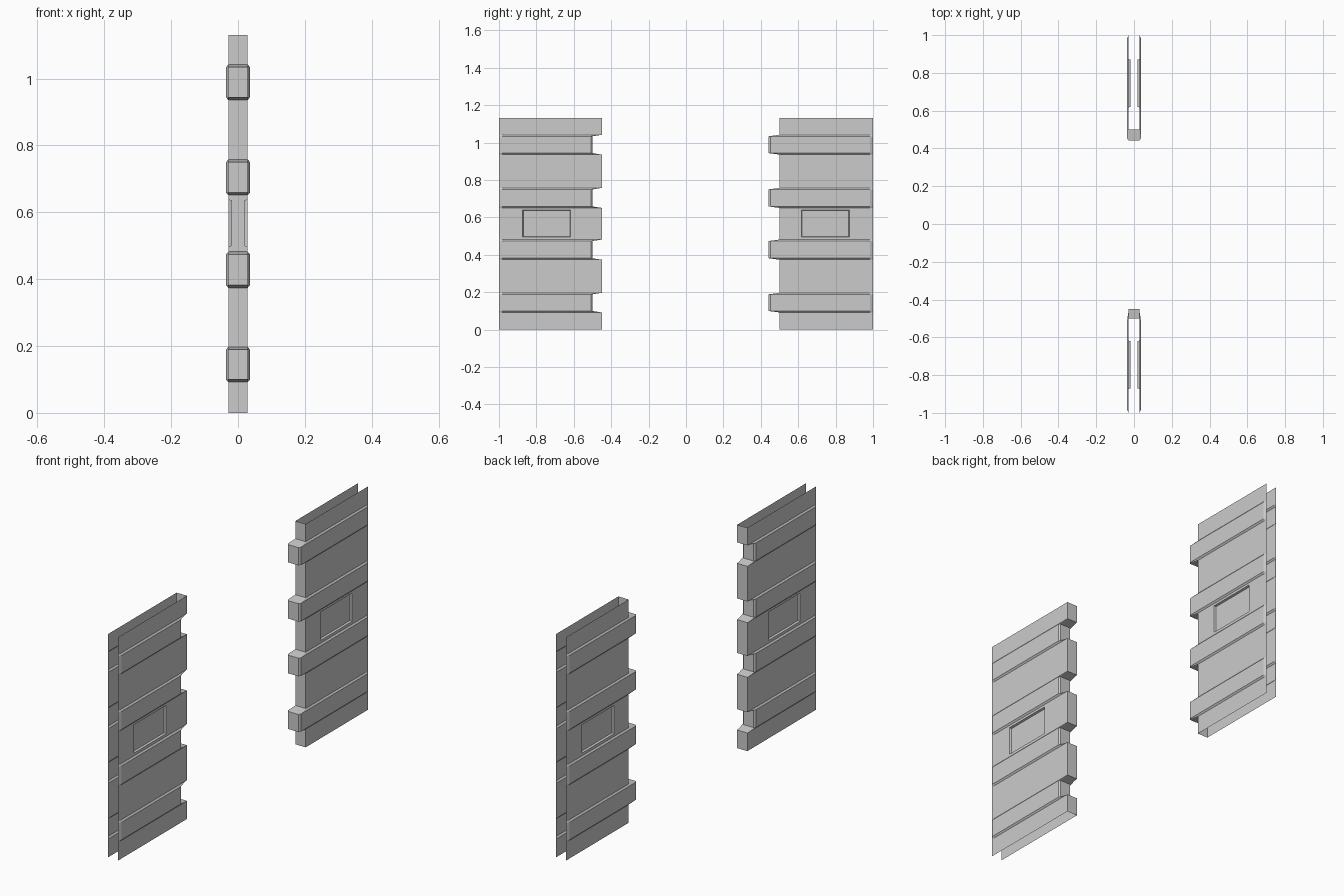
import bpy, bmesh
from mathutils import Vector

if "Cube" in bpy.data.objects:
    bpy.data.objects.remove(bpy.data.objects["Cube"])

HEIGHT = 1.131
FLAT, RIB = 0.029, 0.036          # half thickness of plain wall and of ribs
RIBS = [(0.092, 0.197), (0.374, 0.482), (0.651, 0.758), (0.936, 1.042)]
BEVEL = 0.008
PANEL_Y, PANEL_Z = (0.617, 0.873), (0.496, 0.639)


def section(raised, tongue):
    """Half section (x, y) from the outer open end to the meeting end."""
    w = RIB if raised else FLAT
    if tongue:
        near, tip = (0.452, 0.442) if raised else (0.51, 0.50)
    else:
        near, tip = (0.508, 0.50) if raised else (0.46, 0.45)
    half = [(FLAT, 1.0), (w, 0.985), (w, PANEL_Y[1]), (w, PANEL_Y[0]), (w, near), (FLAT, tip)]
    return half + [(-x, y) for x, y in reversed(half)]


def door(name, side, tongue):
    # heights of the horizontal sections, each plain or raised
    levels = [(0, False), (HEIGHT, False)] + [(z, False) for z in PANEL_Z]
    for lo, hi in RIBS:
        levels += [(lo, False), (lo + BEVEL, True), (hi - BEVEL, True), (hi, False)]
    levels.sort()

    # open shell lofted through the sections
    bm = bmesh.new()
    rows = [[bm.verts.new((x, side * y, z)) for x, y in section(r, tongue)] for z, r in levels]
    for a, b in zip(rows, rows[1:]):
        for i in range(len(a) - 1):
            bm.faces.new((a[i], a[i + 1], b[i + 1], b[i]))
    bmesh.ops.recalc_face_normals(bm, faces=bm.faces)

    # recessed panel on both sides
    target_y, target_z = sum(PANEL_Y) / 2, sum(PANEL_Z) / 2
    panels = []
    for f in bm.faces:
        c = f.calc_center_median()
        if abs(abs(c.y) - target_y) < 0.01 and abs(c.z - target_z) < 0.01:
            panels.append(f)
    for f in bmesh.ops.extrude_discrete_faces(bm, faces=panels)["faces"]:
        c = f.calc_center_median()
        for v in f.verts:
            v.co.x -= 0.010 if c.x > 0 else -0.010
            v.co.y += 0.003 if v.co.y < c.y else -0.003
            v.co.z += 0.003 if v.co.z < c.z else -0.003

    # merge the flat strips back into clean faces
    bmesh.ops.dissolve_limit(bm, angle_limit=0.01, verts=bm.verts, edges=bm.edges)
    mesh = bpy.data.meshes.new(name)
    bm.to_mesh(mesh)
    bm.free()
    ob = bpy.data.objects.new(name, mesh)
    bpy.context.collection.objects.link(ob)


door("notched_door_leaf", -1, False)
door("tongued_door_leaf", 1, True)
